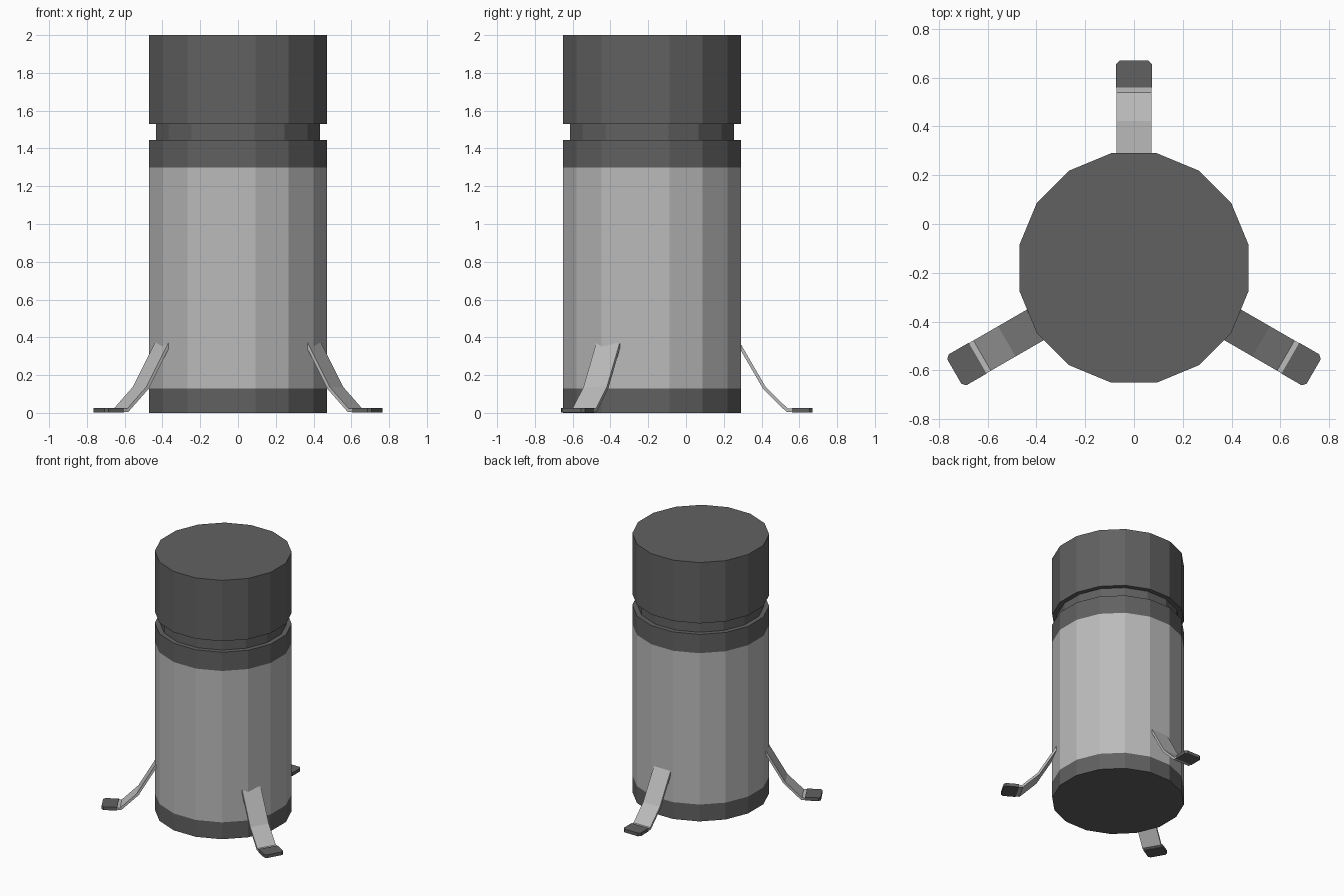
import bpy, bmesh, math
from mathutils import Matrix, Vector

if "Cube" in bpy.data.objects:
    bpy.data.objects.remove(bpy.data.objects["Cube"])

CY = -0.18                       # barrel axis sits behind the front leg spread
SIDES = 16
R = 0.47 / math.cos(math.pi / SIDES)
NECK = 0.435 / math.cos(math.pi / SIDES)

dark = bpy.data.materials.new("dark_grey")
dark.diffuse_color = (0.12, 0.12, 0.12, 1)
dark.use_nodes = True
dark.node_tree.nodes["Principled BSDF"].inputs["Base Color"].default_value = dark.diffuse_color
light = bpy.data.materials.new("light_grey")
light.diffuse_color = (0.5, 0.5, 0.5, 1)
light.use_nodes = True
light.node_tree.nodes["Principled BSDF"].inputs["Base Color"].default_value = light.diffuse_color


def finish(name, bm, mats):
    bmesh.ops.recalc_face_normals(bm, faces=bm.faces)
    me = bpy.data.meshes.new(name)
    bm.to_mesh(me)
    bm.free()
    for m in mats:
        me.materials.append(m)
    ob = bpy.data.objects.new(name, me)
    bpy.context.collection.objects.link(ob)
    return ob


def lathe(name, profile, caps, mats, light_band=None):
    """Revolve (radius, z) points; caps lists the profile rings to close."""
    bm = bmesh.new()
    rings = []
    for r, z in profile:
        rings.append([bm.verts.new((r * math.cos(a), r * math.sin(a) + CY, z))
                      for a in ((i + 0.5) * math.tau / SIDES for i in range(SIDES))])
    for k in range(len(rings) - 1):
        a, b = rings[k], rings[k + 1]
        for i in range(SIDES):
            j = (i + 1) % SIDES
            f = bm.faces.new((a[i], a[j], b[j], b[i]))
            f.material_index = 1 if k == light_band else 0
    for c in caps:
        bm.faces.new(rings[c])
    return finish(name, bm, mats)


# Barrel with dark base band, light middle, dark collar and recessed neck
lathe("barrel", [(R, 0), (R, 0.13), (R, 1.30), (R, 1.445), (NECK, 1.445), (NECK, 1.53)],
      [0], [dark, light], light_band=1)
# Cap
lathe("cap", [(NECK, 1.53), (R, 1.53), (R, 2.0)], [2], [dark])


def strap(name, path, width, thick, angle):
    """Bent flat bar following (radius, z) points, turned about the barrel axis."""
    pts = [Vector(p) for p in path]
    loop_a, loop_b = [], []
    for i, p in enumerate(pts):
        d0 = (p - pts[i - 1]).normalized() if i else (pts[1] - p).normalized()
        d1 = (pts[i + 1] - p).normalized() if i < len(pts) - 1 else d0
        t = (d0 + d1).normalized()
        n = Vector((-t.y, t.x)) * (thick / 2 / max(t.dot(d0), 0.3))
        loop_a.append(p + n)
        loop_b.append(p - n)
    bm = bmesh.new()
    rows = [[bm.verts.new((q.x, s * width / 2, q.y)) for q, s in
             ((a, -1), (a, 1), (b, 1), (b, -1))] for a, b in zip(loop_a, loop_b)]
    for r0, r1 in zip(rows, rows[1:]):
        for i in range(4):
            j = (i + 1) % 4
            bm.faces.new((r0[i], r0[j], r1[j], r1[i]))
    bm.faces.new(rows[0])
    bm.faces.new(rows[-1])
    bm.transform(Matrix.Translation((0, CY, 0)) @ Matrix.Rotation(angle, 4, 'Z'))
    return finish(name, bm, [light])


def foot(name, angle):
    """Dark pad with clipped outer corners."""
    bm = bmesh.new()
    r0, r1, w, c = 0.74, 0.85, 0.073, 0.015
    outline = [(r0, -w), (r1 - c, -w), (r1, -w + c), (r1, w - c), (r1 - c, w), (r0, w)]
    base = bm.faces.new([bm.verts.new((x, y, 0.002)) for x, y in outline])
    ext = bmesh.ops.extrude_face_region(bm, geom=[base])
    bmesh.ops.translate(bm, vec=(0, 0, 0.025),
                        verts=[v for v in ext["geom"] if isinstance(v, bmesh.types.BMVert)])
    bm.transform(Matrix.Translation((0, CY, 0)) @ Matrix.Rotation(angle, 4, 'Z'))
    return finish(name, bm, [dark])


# Three bent legs with dark feet
for label, deg in (("back", 90), ("left", 210), ("right", 330)):
    ang = math.radians(deg)
    strap(label + "_leg", [(0.46, 0.365), (0.595, 0.132), (0.715, 0.014), (0.83, 0.014)],
          0.143, 0.017, ang)
    foot(label + "_foot", ang)
